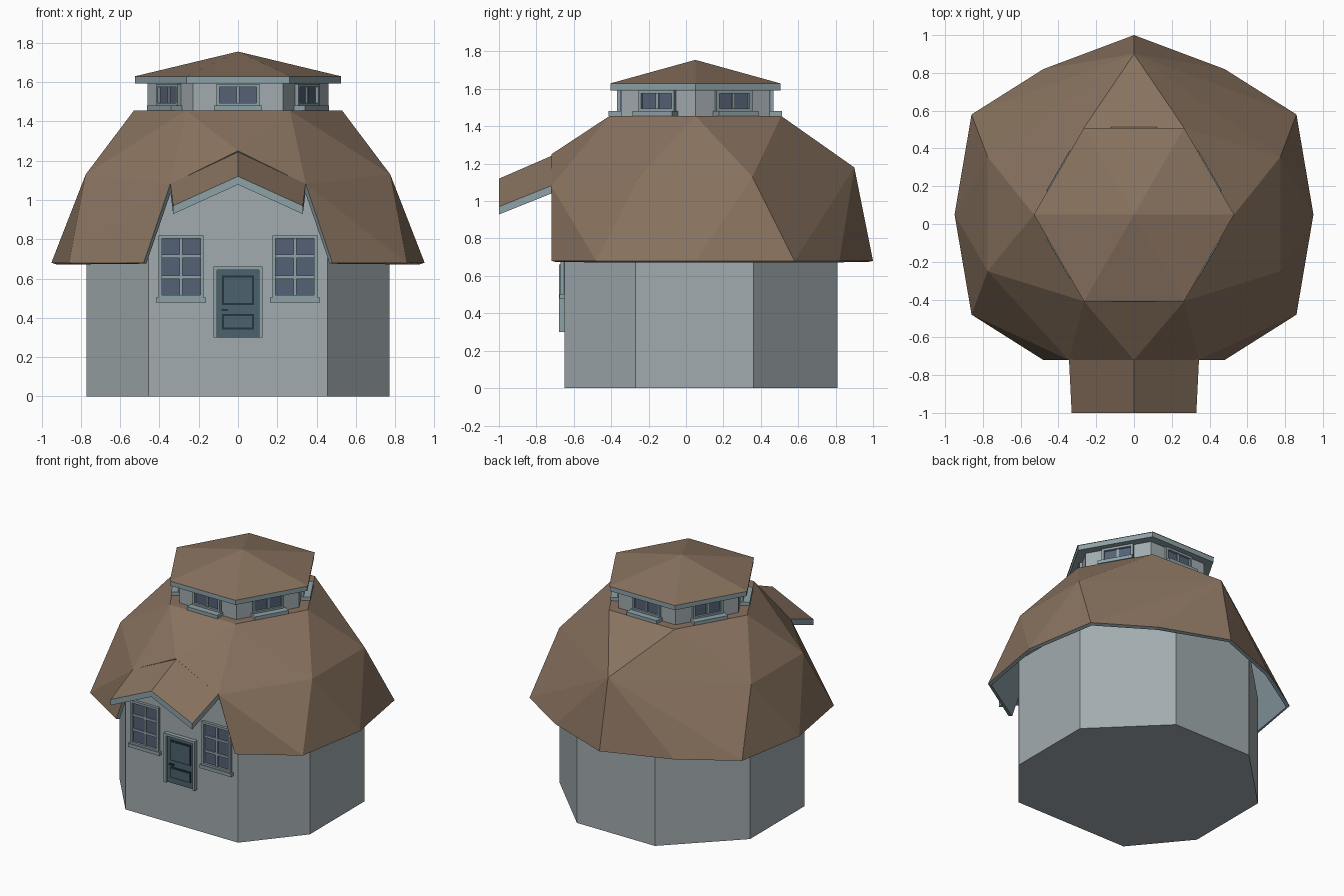
import bpy, bmesh
from math import cos, sin, pi, radians
from mathutils import Vector, Matrix

if "Cube" in bpy.data.objects:
    bpy.data.objects.remove(bpy.data.objects["Cube"])


def material(name, rgb):
    m = bpy.data.materials.new(name)
    m.diffuse_color = (*rgb, 1)
    m.use_nodes = True
    m.node_tree.nodes["Principled BSDF"].inputs["Base Color"].default_value = m.diffuse_color
    return m


ROOF = material("thatch_brown", (0.25, 0.17, 0.115))
WALL = material("wall_grey", (0.36, 0.41, 0.43))
TRIM = material("trim_slate", (0.27, 0.36, 0.39))
GLASS = material("glass_blue", (0.09, 0.12, 0.18))
DOOR = material("door_blue", (0.07, 0.12, 0.15))
CY = 0.05  # dome axis in y


def finish(bm, name, mats, recalc=True):
    if recalc:
        bmesh.ops.recalc_face_normals(bm, faces=bm.faces)
    me = bpy.data.meshes.new(name)
    bm.to_mesh(me)
    bm.free()
    for m in mats:
        me.materials.append(m)
    ob = bpy.data.objects.new(name, me)
    bpy.context.collection.objects.link(ob)
    return ob


def prism(name, pts, vec, mats, cap_index=0):
    """Polygon extruded along vec; the starting cap gets cap_index."""
    bm = bmesh.new()
    a = [bm.verts.new(p) for p in pts]
    b = [bm.verts.new(Vector(p) + Vector(vec)) for p in pts]
    bm.faces.new(a).material_index = cap_index
    bm.faces.new(b[::-1])
    n = len(a)
    for i in range(n):
        bm.faces.new((a[i], a[(i + 1) % n], b[(i + 1) % n], b[i]))
    return finish(bm, name, mats)


def boxes(name, items, mats, matrix=Matrix()):
    """One object from boxes (x0, x1, y0, y1, z0, z1, material)."""
    bm = bmesh.new()
    for x0, x1, y0, y1, z0, z1, mi in items:
        m = Matrix.Translation(((x0 + x1) / 2, (y0 + y1) / 2, (z0 + z1) / 2)) \
            @ Matrix.Diagonal((x1 - x0, y1 - y0, z1 - z0, 1))
        vs = bmesh.ops.create_cube(bm, size=1, matrix=matrix @ m)["verts"]
        for f in {f for v in vs for f in v.link_faces}:
            f.material_index = mi
    return finish(bm, name, mats)


def window(name, w, h, cols, rows, bar, matrix, sill=None):
    """Window facing -y, bottom centre at the origin of matrix."""
    it = [(-w/2, w/2, -0.004, 0.01, 0, h, 1)]
    for s in (-1, 1):
        it.append((s*w/2 - bar*(s > 0), s*w/2 + bar*(s < 0), -0.02, 0.01, 0, h, 0))
    for z in (0, h - bar):
        it.append((-w/2, w/2, -0.02, 0.01, z, z + bar, 0))
    for i in range(1, cols):
        x = -w/2 + w*i/cols
        it.append((x - bar/2, x + bar/2, -0.012, 0.01, 0, h, 0))
    for j in range(1, rows):
        z = h*j/rows
        it.append((-w/2, w/2, -0.012, 0.01, z - bar/2, z + bar/2, 0))
    if sill:
        it.append((-w/2 - 0.012, w/2 + 0.012, -sill, 0.01, -0.022, 0.003, 0))
    boxes(name, it, [TRIM, GLASS], matrix)


def hexagon(r, z):
    return [(r*cos(i*pi/3), CY + r*sin(i*pi/3), z) for i in range(6)]


# Octagonal wall and gabled front wall
half = [(0.455, -0.65), (0.77, -0.27), (0.77, 0.36), (0.315, 0.81)]
plan = half + [(-x, y) for x, y in reversed(half)]
prism("walls", [(x, y, 0) for x, y in plan], (0, 0, 0.8), [WALL])
gable = [(0.455, 0.0), (0.455, 0.7), (0.345, 1.05), (0, 1.2),
         (-0.345, 1.05), (-0.455, 0.7), (-0.455, 0.0)]
prism("front_wall", [(x, -0.65, z) for x, z in gable], (0, 0.03, 0), [WALL])

# Faceted dome roof: hull of three rings, open at the bottom and front
right = [(0.775, 0.355, 1.13), (0.775, -0.25, 1.13), (0.48, 0.82, 0.68),
         (0.86, 0.58, 0.68), (0.95, 0.05, 0.68), (0.86, -0.48, 0.68),
         (0.48, -0.72, 0.68), (0.345, -0.72, 1.08)]
centre = [(0, 0.9, 1.18), (0, 1.0, 0.68), (0, -0.72, 1.25)]
bm = bmesh.new()
for p in right + [(-x, y, z) for x, y, z in right] + centre + hexagon(0.53, 1.455):
    bm.verts.new(p)
bmesh.ops.convex_hull(bm, input=bm.verts)
bmesh.ops.recalc_face_normals(bm, faces=bm.faces)
opening = [f for f in bm.faces
           if all(v.co.z < 0.69 for v in f.verts) or all(v.co.y < -0.71 for v in f.verts)]
bmesh.ops.delete(bm, geom=opening, context='FACES')
dome = finish(bm, "dome_roof", [ROOF, TRIM], recalc=False)
sol = dome.modifiers.new("thickness", 'SOLIDIFY')
sol.thickness = 0.025
sol.offset = -1
sol.material_offset = 1
sol.material_offset_rim = 1

# Pitched porch roof over the front, two sloping slabs
for s, side in ((-1, "left"), (1, "right")):
    prism("porch_roof_" + side,
          [(0, -0.70, 1.25), (0, -1.0, 1.12), (s*0.33, -1.0, 0.97), (s*0.345, -0.70, 1.09)],
          (0, 0, -0.042), [TRIM, ROOF], cap_index=1)

# Lantern walls, eave board and low pyramid cap
prism("lantern_walls", hexagon(0.46, 1.44), (0, 0, 0.16), [WALL])
prism("lantern_eave", hexagon(0.525, 1.592), (0, 0, 0.036), [TRIM])
bm = bmesh.new()
ring = [bm.verts.new(p) for p in hexagon(0.53, 1.628)]
apex = bm.verts.new((0, CY, 1.755))
bm.faces.new(ring[::-1])
for i in range(6):
    bm.faces.new((ring[i], ring[(i + 1) % 6], apex))
finish(bm, "lantern_roof", [ROOF])

# Lantern windows, one on each side
for i in range(6):
    m = Matrix.Translation((0, CY, 1.478)) @ Matrix.Rotation(radians(60*i), 4, 'Z') \
        @ Matrix.Translation((0, -0.46*cos(pi/6), 0))
    window("lantern_window", 0.22, 0.112, 2, 1, 0.016, m, sill=0.065)

# Front windows
for s in (-1, 1):
    window("front_window", 0.23, 0.32, 2, 3, 0.017,
           Matrix.Translation((s*0.29, -0.65, 0.5)), sill=0.026)

# Door with frame, two sunken panels and a handle
items = [(-0.108, 0.108, -0.662, -0.64, 0.3, 0.645, 1)]
for s in (-1, 1):
    items.append((min(s*0.125, s*0.108), max(s*0.125, s*0.108), -0.68, -0.64, 0.3, 0.66, 0))
items.append((-0.125, 0.125, -0.68, -0.64, 0.643, 0.66, 0))
for z0, z1 in ((0.34, 0.42), (0.465, 0.615)):
    items += [(-0.082, 0.082, -0.666, -0.65, z0, z1, 2),
              (-0.072, 0.072, -0.67, -0.65, z0 + 0.01, z1 - 0.01, 1)]
items.append((-0.085, -0.05, -0.68, -0.66, 0.437, 0.443, 2))
boxes("door", items, [TRIM, DOOR, material("door_groove", (0.02, 0.035, 0.045))])
